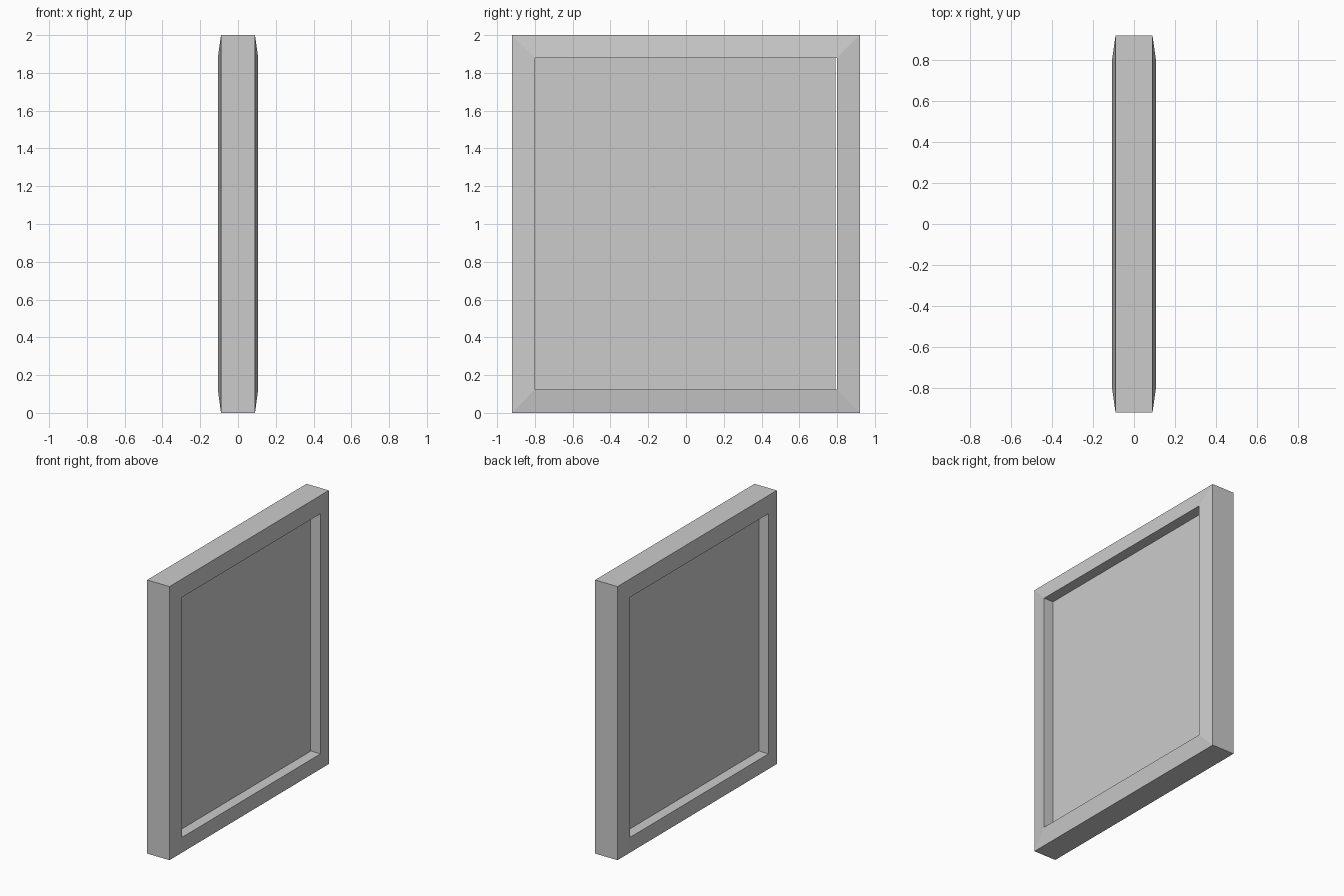
import bpy, bmesh

if "Cube" in bpy.data.objects:
    bpy.data.objects.remove(bpy.data.objects["Cube"])

# Overall sizes
OUT_Y, TOP = 0.92, 2.0            # outer outline
IN_Y, IN_BOT, IN_TOP = 0.80, 0.125, 1.88  # opening
OUT_X, IN_X = 0.09, 0.107         # half thickness at rim and at opening
PANEL_X = 0.03                    # half thickness of the panel


def rect(bm, x, y, z0, z1):
    return [bm.verts.new((x, sy * y, z))
            for sy, z in ((-1, z0), (1, z0), (1, z1), (-1, z1))]


# Mitred frame: one tapered cross-section carried round the four corners
bm = bmesh.new()
loops = [rect(bm, -OUT_X, OUT_Y, 0, TOP),
         rect(bm, OUT_X, OUT_Y, 0, TOP),
         rect(bm, IN_X, IN_Y, IN_BOT, IN_TOP),
         rect(bm, -IN_X, IN_Y, IN_BOT, IN_TOP)]
for i in range(4):
    a, b = loops[i], loops[(i + 1) % 4]
    for j in range(4):
        k = (j + 1) % 4
        bm.faces.new((a[j], a[k], b[k], b[j]))
bmesh.ops.recalc_face_normals(bm, faces=bm.faces)
mesh = bpy.data.meshes.new("frame")
bm.to_mesh(mesh)
bm.free()
frame = bpy.data.objects.new("frame", mesh)
bpy.context.collection.objects.link(frame)

# Recessed panel, with a hairline gap on the +y side
y0, y1 = -IN_Y, IN_Y - 0.008
bpy.ops.mesh.primitive_cube_add(
    size=1, location=(0, (y0 + y1) / 2, (IN_BOT + IN_TOP) / 2))
panel = bpy.context.object
panel.name = "panel"
panel.scale = (2 * PANEL_X, y1 - y0, IN_TOP - IN_BOT)
